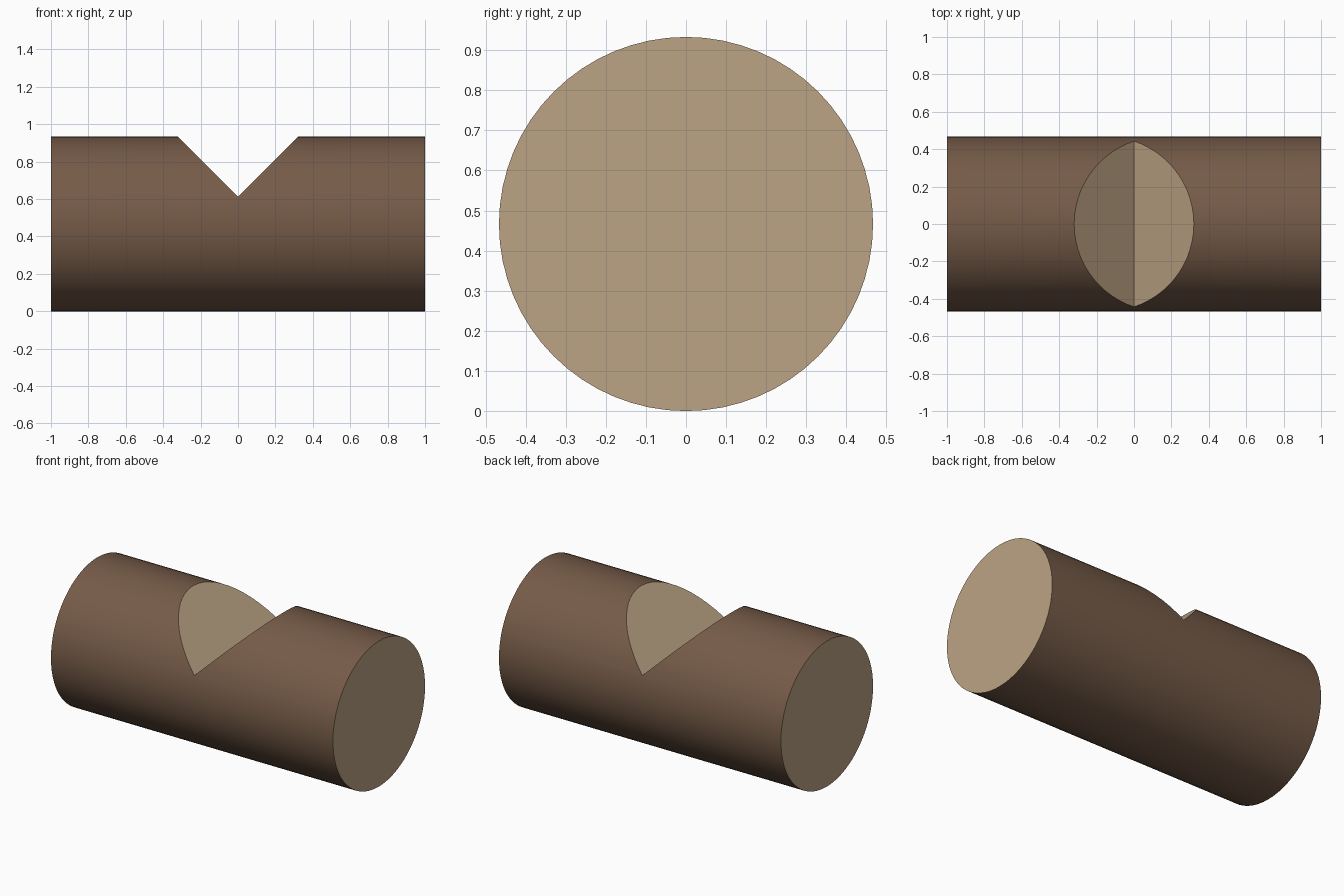
import bpy, math

if "Cube" in bpy.data.objects:
    bpy.data.objects.remove(bpy.data.objects["Cube"])

R = 0.4665       # log radius
DEPTH = 0.32     # notch depth, sides at 45 degrees


def material(name, color):
    m = bpy.data.materials.new(name)
    m.diffuse_color = (*color, 1)
    m.use_nodes = True
    m.node_tree.nodes["Principled BSDF"].inputs["Base Color"].default_value = m.diffuse_color
    return m


bark = material("bark", (0.18, 0.105, 0.065))
wood = material("cut_wood", (0.50, 0.37, 0.23))

# Log: cylinder lying along x
bpy.ops.mesh.primitive_cylinder_add(vertices=64, radius=R, depth=2, location=(0, 0, R),
                                    rotation=(0, math.pi / 2, 0))
log = bpy.context.object
log.name = "notched_log"
bpy.ops.object.transform_apply(location=True, rotation=True, scale=True)
log.data.materials.append(bark)
log.data.materials.append(wood)
for p in log.data.polygons:
    p.material_index = 1 if abs(p.normal.x) > 0.9 else 0

# Notch cutter: a cube turned 45 degrees, lower edge at the notch bottom
side = 1.0
bpy.ops.mesh.primitive_cube_add(size=side, rotation=(0, math.pi / 4, 0),
                                location=(0, 0, 2 * R - DEPTH + side / math.sqrt(2)))
cutter = bpy.context.object
cutter.name = "notch_cutter"
cutter.scale.y = 2
bpy.ops.object.transform_apply(location=True, rotation=True, scale=True)
cutter.data.materials.append(wood)
cutter.hide_render = True

# Cut the notch, cut faces take the wood material
bpy.ops.object.select_all(action='DESELECT')
log.select_set(True)
bpy.context.view_layer.objects.active = log
cut = log.modifiers.new("notch", 'BOOLEAN')
cut.operation = 'DIFFERENCE'
cut.solver = 'EXACT'
cut.material_mode = 'TRANSFER'
cut.object = cutter
bpy.ops.object.modifier_apply(modifier=cut.name)
bpy.data.objects.remove(cutter, do_unlink=True)

# Smooth bark, crisp cut edges
bpy.ops.object.shade_smooth_by_angle(angle=math.radians(30))
